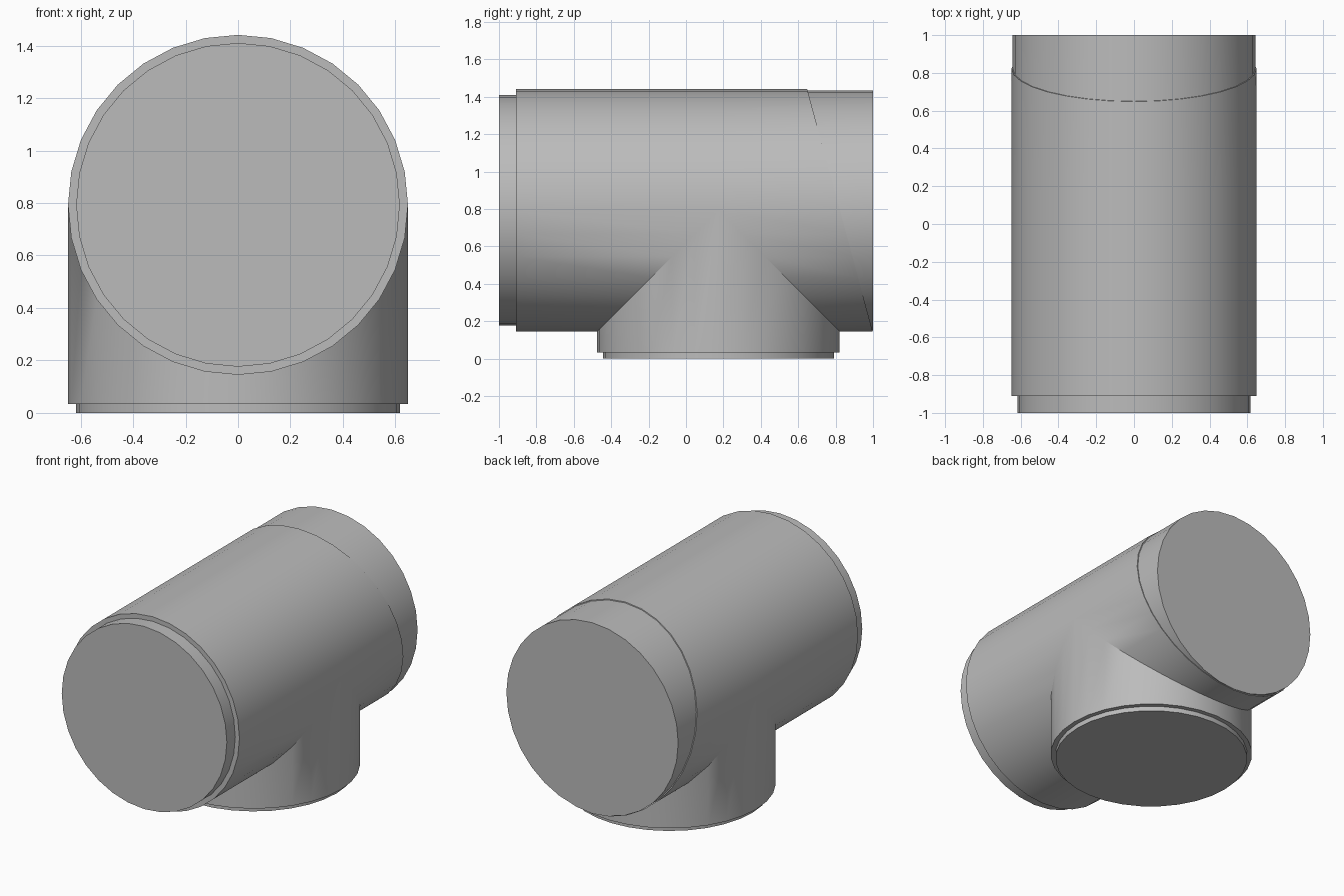
import bpy, bmesh
from math import sin, cos, pi
from mathutils import Vector

SEGMENTS = 32
R_BODY, R_SLEEVE, R_COLLAR = 0.648, 0.642, 0.617
AXIS_Z = 0.793      # height of the main pipe's axis
BRANCH_Y = 0.173    # position of the branch pipe's axis

if "Cube" in bpy.data.objects:
    bpy.data.objects.remove(bpy.data.objects["Cube"])

grey = bpy.data.materials.new("plain grey")
grey.use_nodes = True
colour = (0.5, 0.5, 0.5, 1)
grey.diffuse_color = colour
grey.node_tree.nodes["Principled BSDF"].inputs["Base Color"].default_value = colour


def circle(radius):
    return [(radius * sin(2 * pi * i / SEGMENTS), radius * cos(2 * pi * i / SEGMENTS))
            for i in range(SEGMENTS)]


def main_ring(radius, y_at):
    """Ring around the main axis; y_at gives y from the height above the axis."""
    return [Vector((x, y_at(h), AXIS_Z + h)) for x, h in circle(radius)]


def branch_ring(radius, z_at):
    """Ring around the branch axis; z_at gives z from the offset along y."""
    return [Vector((x, BRANCH_Y + d, z_at(d))) for x, d in circle(radius)]


def build(name, lofts, cap=False):
    """Skin each list of rings; optionally close the last ring of each."""
    bm = bmesh.new()
    for rings in lofts:
        loops = [[bm.verts.new(p) for p in ring] for ring in rings]
        for a, b in zip(loops, loops[1:]):
            for i in range(SEGMENTS):
                j = (i + 1) % SEGMENTS
                bm.faces.new((a[i], a[j], b[j], b[i]))
        if cap:
            bm.faces.new(loops[-1])
    bmesh.ops.remove_doubles(bm, verts=bm.verts, dist=0.0002)
    bmesh.ops.recalc_face_normals(bm, faces=bm.faces)
    mesh = bpy.data.meshes.new(name)
    bm.to_mesh(mesh)
    bm.free()
    mesh.materials.append(grey)
    obj = bpy.data.objects.new(name, mesh)
    bpy.context.collection.objects.link(obj)
    bpy.ops.object.select_all(action="DESELECT")
    obj.select_set(True)
    bpy.context.view_layer.objects.active = obj
    bpy.ops.object.shade_smooth_by_angle(angle=pi / 6)
    return obj


def front(h):
    return -0.91


def slant(h):
    return 0.823 - 0.27 * h


# Tee body: the main pipe, opened below where the branch is mitred into it
build("tee_body", [
    [main_ring(R_COLLAR, front), main_ring(R_BODY, front),
     main_ring(R_BODY, lambda h: BRANCH_Y - max(0, -h))],
    [main_ring(R_BODY, lambda h: BRANCH_Y + max(0, -h)),
     main_ring(R_BODY, slant), main_ring(R_SLEEVE, slant)],
    [branch_ring(R_BODY, lambda d: AXIS_Z - abs(d)),
     branch_ring(R_BODY, lambda d: 0.033), branch_ring(R_COLLAR, lambda d: 0.033)],
])

# Closed pipe ends
build("front_collar", [[main_ring(R_COLLAR, front), main_ring(R_COLLAR, lambda h: -1)]], True)
build("rear_sleeve", [[main_ring(R_SLEEVE, slant), main_ring(R_SLEEVE, lambda h: 1)]], True)
build("bottom_collar", [[branch_ring(R_COLLAR, lambda d: 0.033),
                         branch_ring(R_COLLAR, lambda d: 0)]], True)
